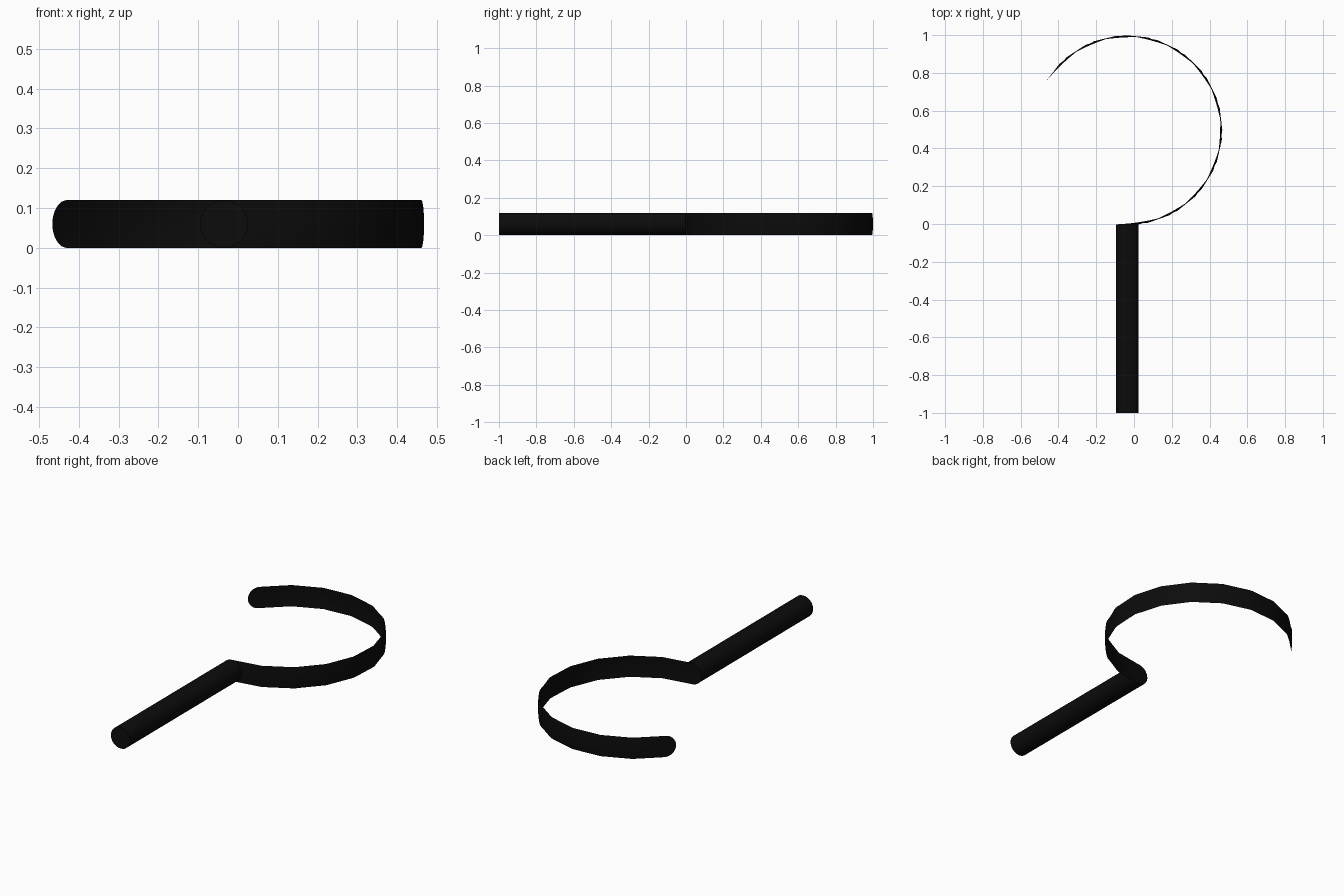
import bpy, bmesh
from math import radians, cos, sin, tau
from mathutils import Matrix, Vector

cube = bpy.data.objects.get("Cube")
if cube:
    bpy.data.objects.remove(cube, do_unlink=True)

SIDES = 32          # sides of the round section
ROD = 0.06          # rod radius
BEND = 0.499        # hook radius
AXIS_X = -0.035
JOINT_Y = -0.002
SWEEP = radians(232.3)
STEPS = 12

black = bpy.data.materials.new("black")
black.use_nodes = True
colour = (0.0035, 0.0035, 0.0035, 1)
black.diffuse_color = colour
black.node_tree.nodes["Principled BSDF"].inputs["Base Color"].default_value = colour


def section(y):
    """Upright disc outline facing along y."""
    return [Vector((AXIS_X + ROD * cos(tau * i / SIDES), y,
                    ROD + ROD * sin(tau * i / SIDES))) for i in range(SIDES)]


def loft(name, rings):
    """Skin a closed tube through a list of rings."""
    bm = bmesh.new()
    loops = [[bm.verts.new(p) for p in ring] for ring in rings]
    for a, b in zip(loops, loops[1:]):
        for i in range(SIDES):
            j = (i + 1) % SIDES
            bm.faces.new((a[i], a[j], b[j], b[i]))
    bm.faces.new(loops[0][::-1])
    bm.faces.new(loops[-1])
    bmesh.ops.recalc_face_normals(bm, faces=bm.faces)
    mesh = bpy.data.meshes.new(name)
    bm.to_mesh(mesh)
    bm.free()
    mesh.materials.append(black)
    obj = bpy.data.objects.new(name, mesh)
    bpy.context.collection.objects.link(obj)
    bpy.ops.object.select_all(action='DESELECT')
    obj.select_set(True)
    bpy.context.view_layer.objects.active = obj
    bpy.ops.object.shade_smooth_by_angle(angle=radians(30))
    return obj


# Straight round handle
loft("handle", [section(-1), section(JOINT_Y)])

# Thin hook: the handle's end outline spun about the centre of the bend
centre = Matrix.Translation((AXIS_X, JOINT_Y + BEND, 0))
rings = []
for k in range(STEPS + 1):
    turn = centre @ Matrix.Rotation(SWEEP * k / STEPS, 4, 'Z') @ centre.inverted()
    rings.append([turn @ p for p in section(JOINT_Y)])
loft("hook", rings)
